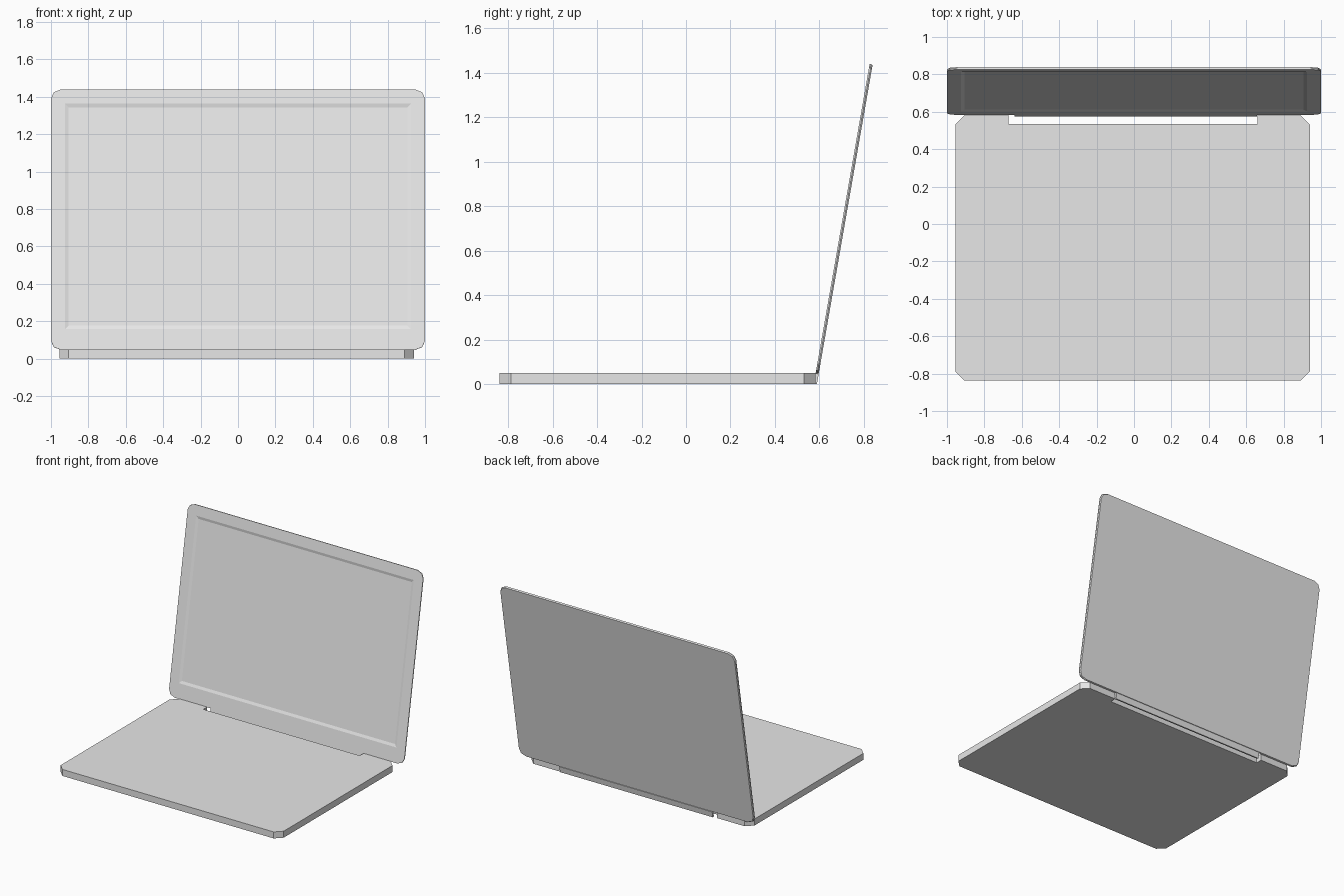
import bpy, bmesh
from math import radians

if "Cube" in bpy.data.objects:
    bpy.data.objects.remove(bpy.data.objects["Cube"])

grey = bpy.data.materials.new("light_grey")
grey.use_nodes = True
colour = (0.8, 0.8, 0.8, 1)
grey.diffuse_color = colour
grey.node_tree.nodes["Principled BSDF"].inputs["Base Color"].default_value = colour

TILT = radians(-9.9)
HINGE = (0, 0.583, 0.047)
THICK = 0.014


def finish(name, bm):
    bmesh.ops.recalc_face_normals(bm, faces=bm.faces)
    mesh = bpy.data.meshes.new(name)
    bm.to_mesh(mesh)
    bm.free()
    mesh.materials.append(grey)
    obj = bpy.data.objects.new(name, mesh)
    bpy.context.collection.objects.link(obj)
    return obj


def lean(obj):
    obj.location = HINGE
    obj.rotation_euler.x = TILT


def bridge(bm, a, b):
    for i in range(len(a)):
        j = (i + 1) % len(a)
        bm.faces.new((a[i], a[j], b[j], b[i]))


# Base slab: clipped corners and a notch for the hinge along the back
left, right, front, back, c = -0.955, 0.94, -0.838, 0.582, 0.05
outline = [
    (left + c, front), (right - c, front), (right, front + c), (right, back - c),
    (right - c, back), (0.66, back), (0.66, 0.535), (-0.67, 0.535),
    (-0.67, back), (left + c, back), (left, back - c), (left, front + c)]
bm = bmesh.new()
low, high = [[bm.verts.new((x, y, z)) for x, y in outline] for z in (0, 0.05)]
bm.faces.new(low)
bm.faces.new(high)
bridge(bm, low, high)
finish("base", bm)

# Lid: rounded panel with a chamfered back and a sunken screen
HEIGHT = 1.414
corner = [(1, 0.05), (0.985, 0.016), (0.945, 0)]


def lid_ring(bm, y, inset=0):
    half = [(x, z) for x, z in reversed(corner)]
    half += [(x, HEIGHT - z) for x, z in corner]
    loop = half + [(-x, z) for x, z in reversed(half)]
    mid = HEIGHT / 2
    return [bm.verts.new((x * (1 - inset), y, mid + (z - mid) * (1 - inset)))
            for x, z in loop]


def screen_ring(bm, y, inset):
    x, lo, hi = 0.925 - inset, 0.112 + inset, 1.336 - inset
    return [bm.verts.new(p) for p in ((-x, y, lo), (x, y, lo), (x, y, hi), (-x, y, hi))]


bm = bmesh.new()
rim = lid_ring(bm, 0)
middle = lid_ring(bm, THICK * 0.5)
rear = lid_ring(bm, THICK, 0.005)
edge = screen_ring(bm, 0, 0)
screen = screen_ring(bm, 0.006, 0.02)
loops = [bm.edges.new((r[i - 1], r[i])) for r in (rim, edge) for i in range(len(r))]
bmesh.ops.triangle_fill(bm, edges=loops, use_beauty=True)
bridge(bm, rim, middle)
bridge(bm, middle, rear)
bridge(bm, edge, screen)
bm.faces.new(rear)
bm.faces.new(screen)
lean(finish("lid", bm))

# Hinge strip: hangs from the lid into the notch
bm = bmesh.new()
x0, x1, drop = -0.64, 0.658, -0.045
a, b = [[bm.verts.new((x, y, z)) for x, z in
         ((x0, drop), (x1, drop), (x1, 0), (x0, 0))] for y in (0, THICK)]
bm.faces.new(a)
bm.faces.new(b)
bridge(bm, a, b)
lean(finish("hinge_strip", bm))
